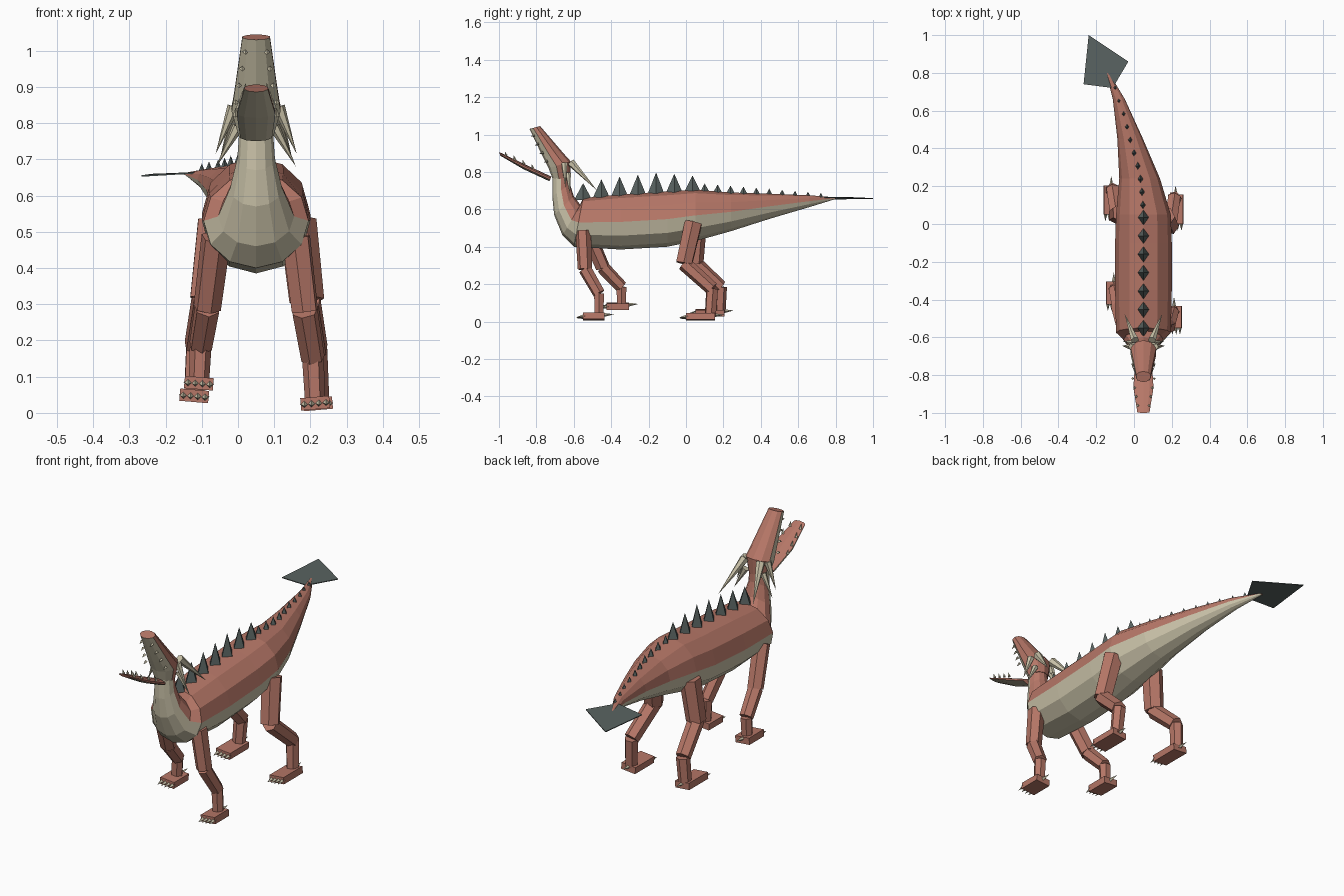
import bpy, bmesh
from math import sin, cos, pi, radians
from mathutils import Vector, Matrix

cube = bpy.data.objects.get("Cube")
if cube:
    bpy.data.objects.remove(cube, do_unlink=True)

MID = 0.05  # x of the body's own middle line


def material(name, rgb):
    m = bpy.data.materials.new(name)
    m.use_nodes = True
    m.diffuse_color = (*rgb, 1)
    m.node_tree.nodes["Principled BSDF"].inputs["Base Color"].default_value = (*rgb, 1)
    return m


hide = material("red_brown_hide", (0.47, 0.185, 0.137))
cream = material("cream", (0.60, 0.55, 0.40))
slate = material("dark_slate", (0.10, 0.125, 0.12))


def finish(name, bm, *mats):
    bmesh.ops.recalc_face_normals(bm, faces=bm.faces)
    me = bpy.data.meshes.new(name)
    bm.to_mesh(me)
    bm.free()
    for m in mats:
        me.materials.append(m)
    ob = bpy.data.objects.new(name, me)
    bpy.context.collection.objects.link(ob)
    return ob


def loft(name, rows, n=12):
    """Rows are x, top y, top z, bottom y, bottom z, half width. The lower half is cream."""
    bm = bmesh.new()
    rings = []
    for x, yt, zt, yb, zb, w in rows:
        top, bot = Vector((x, yt, zt)), Vector((x, yb, zb))
        rings.append([bm.verts.new((top + bot) / 2 + (top - bot) / 2 * cos(2 * pi * k / n)
                                   + Vector((w * sin(2 * pi * k / n), 0, 0))) for k in range(n)])
    for a, b in zip(rings, rings[1:]):
        for k in range(n):
            f = bm.faces.new((a[k], a[(k + 1) % n], b[(k + 1) % n], b[k]))
            f.material_index = int(cos(2 * pi * (k + 0.5) / n) < 0)
    bm.faces.new(rings[0])
    bm.faces.new(rings[-1])
    return finish(name, bm, hide, cream)


def rod(bm, a, b, r1, r2=0.0, sides=6):
    a, b = Vector(a), Vector(b)
    d = b - a
    mat = Matrix.Translation((a + b) / 2) @ d.to_track_quat('Z', 'Y').to_matrix().to_4x4()
    bmesh.ops.create_cone(bm, cap_ends=True, segments=sides, radius1=r1, radius2=r2,
                          depth=d.length, matrix=mat)


# Tail, trunk, chest and neck in one skin
loft("body", [
    (-0.14, 0.80, 0.664, 0.80, 0.655, 0.008),
    (-0.08, 0.66, 0.675, 0.66, 0.612, 0.032),
    (-0.02, 0.45, 0.683, 0.45, 0.55, 0.068),
    (0.03, 0.24, 0.69, 0.24, 0.483, 0.108),
    (MID, 0.05, 0.705, 0.05, 0.43, 0.145),
    (MID, -0.10, 0.695, -0.10, 0.40, 0.15),
    (MID, -0.35, 0.68, -0.35, 0.385, 0.15),
    (MID, -0.55, 0.66, -0.60, 0.40, 0.145),
    (MID, -0.565, 0.625, -0.66, 0.46, 0.105),
    (MID, -0.60, 0.67, -0.705, 0.57, 0.072),
    (MID, -0.62, 0.735, -0.715, 0.67, 0.052),
    (MID, -0.625, 0.80, -0.715, 0.77, 0.046)])

# Open jaws
loft("upper_head", [
    (MID, -0.62, 0.775, -0.71, 0.755, 0.05),
    (MID, -0.615, 0.855, -0.735, 0.82, 0.071),
    (MID, -0.66, 0.905, -0.765, 0.88, 0.062),
    (MID, -0.78, 1.045, -0.837, 1.03, 0.04)], 10)
loft("lower_jaw", [
    (MID, -0.72, 0.775, -0.73, 0.75, 0.046),
    (MID, -0.86, 0.84, -0.87, 0.815, 0.056),
    (MID, -1.0, 0.907, -0.992, 0.886, 0.034)], 10)

# Teeth, horns and cheek spikes
teeth, horns = bmesh.new(), bmesh.new()
for s in (-1, 1):
    for t in (0.15, 0.4, 0.65, 0.9):
        x = MID + s * (0.062 - 0.036 * t)
        up = Vector((x, -0.725 - 0.095 * t, 0.83 + 0.185 * t))
        rod(teeth, up, up + Vector((0, -0.022, -0.008)), 0.008, 0, 4)
        low = Vector((x, -0.79 - 0.19 * t, 0.805 + 0.09 * t))
        rod(teeth, low, low + Vector((0, -0.008, 0.025)), 0.008, 0, 4)
    rod(horns, (MID + s * 0.045, -0.615, 0.85), (MID + s * 0.10, -0.475, 0.70), 0.022)
    rod(horns, (MID + s * 0.062, -0.65, 0.845), (MID + s * 0.112, -0.645, 0.715), 0.018)
    rod(horns, (MID + s * 0.05, -0.63, 0.79), (MID + s * 0.11, -0.62, 0.68), 0.016)
finish("teeth", teeth, cream)
finish("horns", horns, cream)

# Row of back plates, large on the trunk and small along the tail
spines = bmesh.new()


def spine(x, y, base, tip, ry, rx):
    bmesh.ops.create_cone(spines, cap_ends=True, segments=4, radius1=1, radius2=0, depth=1,
                          matrix=Matrix.Translation((x, y, (base + tip) / 2))
                          @ Matrix.Diagonal((rx, ry, tip - base, 1)))


for i, tip in enumerate((0.74, 0.76, 0.775, 0.785, 0.797, 0.79, 0.78)):
    spine(MID, -0.55 + 0.0975 * i, 0.65 + 0.006 * i, tip, 0.048, 0.032)
for i, x in enumerate((0.047, 0.042, 0.034, 0.02, 0.0, -0.02, -0.037, -0.055, -0.08, -0.1)):
    spine(x, 0.1 + 0.069 * i, 0.68 - 0.002 * i, 0.738 - 0.0055 * i, 0.032 - 0.002 * i, 0.02 - 0.001 * i)
finish("back_spines", spines, slate)

# Flat blade at the tail tip
bm = bmesh.new()
outline = [bm.verts.new(p) for p in ((-0.24, 1.0, 0.656), (-0.03, 0.86, 0.662),
                                     (-0.113, 0.72, 0.661), (-0.267, 0.74, 0.652))]
blade = bm.faces.new(outline)
ext = bmesh.ops.extrude_face_region(bm, geom=[blade])
for v in ext["geom"]:
    if isinstance(v, bmesh.types.BMVert):
        v.co.z += 0.004
finish("tail_blade", bm, slate)


def leg(name, s, joints, radii, toe, heel, floor):
    """Joints are (sideways, y, z); toe and heel are the ends of the foot along y."""
    bm = bmesh.new()
    pts = [Vector((MID + s * x, y, z)) for x, y, z in joints]
    for a, b, r in zip(pts, pts[1:], radii):
        rod(bm, a, b, r, r * 0.93)
    finish(name, bm, hide)
    # Foot block, rolled a little so that its outer edge is higher
    x = pts[-1].x
    place = Matrix.Translation((x, (toe + heel) / 2, floor + 0.022)) @ Matrix.Rotation(
        -s * radians(5), 4, 'Y')
    bm = bmesh.new()
    bmesh.ops.create_cube(bm, size=1, matrix=place @ Matrix.Diagonal((0.08, heel - toe, 0.034, 1)))
    finish(name.replace("leg", "foot"), bm, hide)
    # Four toe claws and one heel spur
    bm = bmesh.new()
    half = (heel - toe) / 2
    for k in range(4):
        cx = -0.03 + 0.02 * k
        rod(bm, place @ Vector((cx, 0.01 - half, 0)), place @ Vector((cx, -half - 0.036, -0.006)),
            0.012, 0, 4)
    rod(bm, place @ Vector((0, half - 0.01, 0.008)), place @ Vector((0, half + 0.05, 0.012)), 0.012, 0, 4)
    finish(name.replace("leg", "claws"), bm, cream)


FRONT, REAR = (0.042, 0.036, 0.03), (0.052, 0.04, 0.034)
leg("front_left_leg", 1, [(0.11, -0.55, 0.485), (0.135, -0.54, 0.28), (0.157, -0.465, 0.15),
                          (0.163, -0.465, 0.03)], FRONT, -0.55, -0.435, 0.005)
leg("front_right_leg", -1, [(0.11, -0.53, 0.485), (0.135, -0.445, 0.29), (0.153, -0.345, 0.185),
                            (0.158, -0.345, 0.08)], FRONT, -0.425, -0.305, 0.06)
leg("rear_left_leg", 1, [(0.115, 0.04, 0.53), (0.14, -0.01, 0.31), (0.163, 0.14, 0.175),
                         (0.171, 0.13, 0.03)], REAR, 0.0, 0.155, 0.003)
leg("rear_right_leg", -1, [(0.115, 0.06, 0.53), (0.14, 0.045, 0.315), (0.163, 0.185, 0.185),
                           (0.171, 0.18, 0.05)], REAR, 0.05, 0.205, 0.025)
